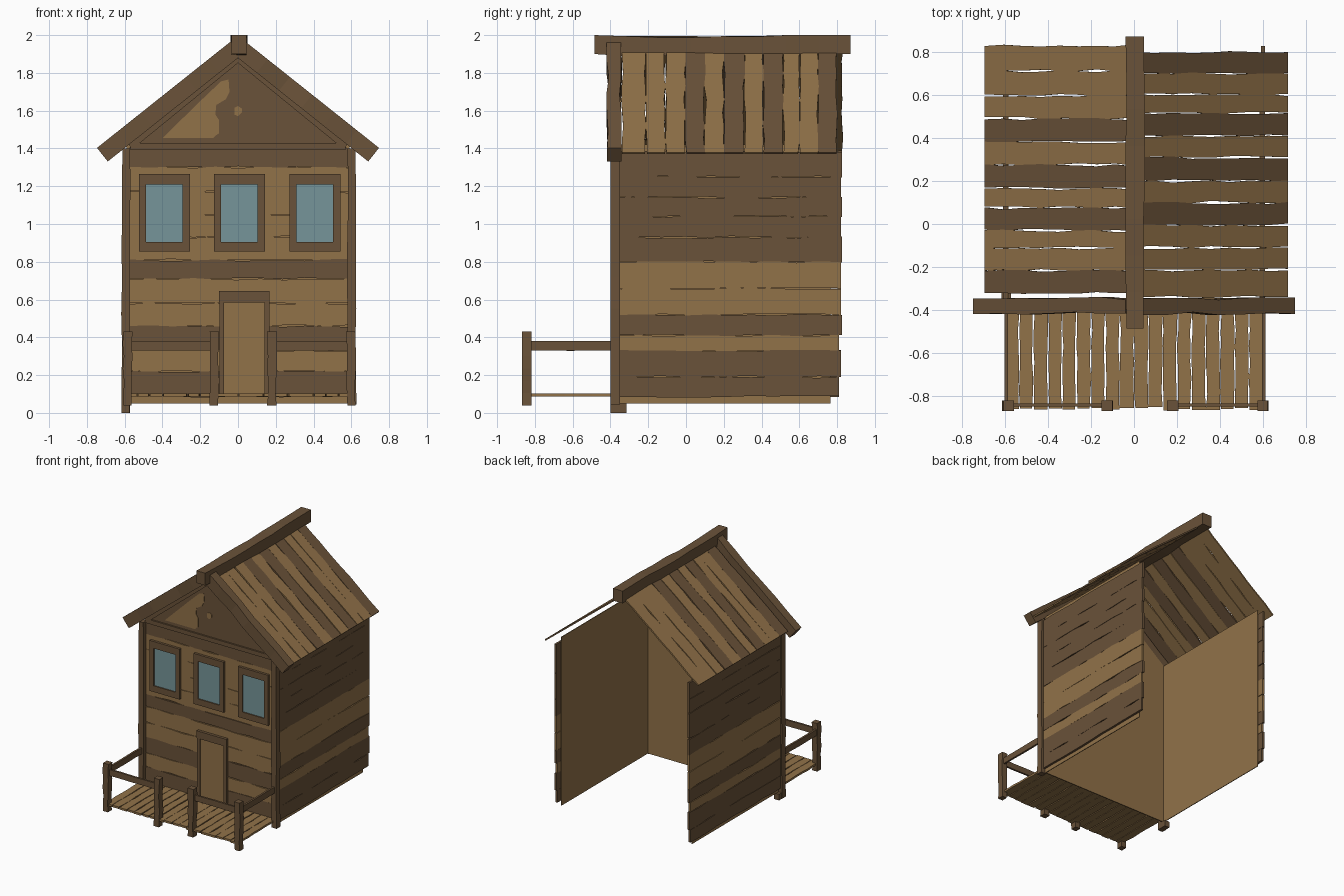
import bpy, bmesh, random
from mathutils import Vector as V

if "Cube" in bpy.data.objects:
    bpy.data.objects.remove(bpy.data.objects["Cube"])

random.seed(4)


def material(name, rgb):
    m = bpy.data.materials.new(name)
    m.diffuse_color = (*rgb, 1)
    m.use_nodes = True
    m.node_tree.nodes["Principled BSDF"].inputs["Base Color"].default_value = m.diffuse_color
    return m


MATS = [material("light wood", (0.285, 0.168, 0.066)),
        material("dark wood", (0.144, 0.085, 0.041)),
        material("window glass", (0.18, 0.30, 0.32))]
L, D, G = 0, 1, 2
X, Y, Z = V((1, 0, 0)), V((0, 1, 0)), V((0, 0, 1))


def finish(name, bm):
    me = bpy.data.meshes.new(name)
    bmesh.ops.recalc_face_normals(bm, faces=bm.faces)
    bm.to_mesh(me)
    bm.free()
    for m in MATS:
        me.materials.append(m)
    ob = bpy.data.objects.new(name, me)
    bpy.context.collection.objects.link(ob)
    return ob


def board(bm, p0, p1, wdir, w, t, mat, wob=0.0, segs=1):
    """Hewn board from p0 to p1: w wide along wdir, t thick, edges wobbling by wob."""
    p0, p1 = V(p0), V(p1)
    wdir = V(wdir).normalized()
    n = (p1 - p0).cross(wdir).normalized()
    rings = []
    for i in range(segs + 1):
        c = p0.lerp(p1, i / segs)
        a = w / 2 + random.uniform(-wob, wob)
        b = w / 2 + random.uniform(-wob, wob)
        rings.append([bm.verts.new(c + wdir * u + n * v) for u, v in
                      ((a, t / 2), (a, -t / 2), (-b, -t / 2), (-b, t / 2))])
    faces = [bm.faces.new(rings[0]), bm.faces.new(rings[-1][::-1])]
    for r, s in zip(rings, rings[1:]):
        faces += [bm.faces.new((r[k], s[k], s[(k + 1) % 4], r[(k + 1) % 4])) for k in range(4)]
    for f in faces:
        f.material_index = mat


def boards(name, specs):
    bm = bmesh.new()
    for s in specs:
        board(bm, *s)
    return finish(name, bm)


def plate(name, pts, y, depth, mat):
    """Flat x-z outline facing the front, extruded backwards by depth."""
    bm = bmesh.new()
    f = bm.faces.new([bm.verts.new((x, y, z)) for x, z in pts])
    r = bmesh.ops.extrude_face_region(bm, geom=[f])
    for v in r["geom"]:
        if isinstance(v, bmesh.types.BMVert):
            v.co.y += depth
    for f in bm.faces:
        f.material_index = mat
    return finish(name, bm)


def rect(x0, x1, z0, z1):
    return [(x0, z0), (x1, z0), (x1, z1), (x0, z1)]


def colours(s):
    return [D if c == "D" else L for c in s]


# Inner wall panels (back and underside stay open)
plate("front_panel", [(-0.585, 0.05), (0.585, 0.05), (0.585, 1.42), (0, 1.88), (-0.585, 1.42)],
      -0.352, 0.008, L)
for s, side in ((1, "right"), (-1, "left")):
    boards(side + "_panel", [((s * 0.586, -0.35, 0.735), (s * 0.586, 0.765, 0.735), Z, 1.37, 0.006, L)])

# Front cladding
fz = [0.085, 0.22, 0.33, 0.46, 0.58, 0.71, 0.81, 0.93, 1.05, 1.17, 1.30, 1.40]
boards("front_planks", [((-0.59, -0.36, (a + b) / 2), (0.59, -0.36, (a + b) / 2), Z, b - a - 0.002,
                         0.014, c, 0.005, 10)
                        for a, b, c in zip(fz, fz[1:], colours("DLDLLDLLLLD"))])

# Side cladding with uneven back ends
sz = [0.085, 0.19, 0.33, 0.41, 0.52, 0.66, 0.80, 0.93, 1.04, 1.14, 1.25, 1.385]
ends = [0.81, 0.82, 0.81, 0.825, 0.82, 0.82, 0.825, 0.82, 0.825, 0.82, 0.825]
for s, side in ((1, "right"), (-1, "left")):
    boards(side + "_planks", [((s * 0.598, -0.355, (a + b) / 2), (s * 0.598, e, (a + b) / 2), Z,
                               b - a - 0.002, 0.018, c, 0.005, 10)
                              for a, b, e, c in zip(sz, sz[1:], ends, colours("DDLDLLDDDDD"))])

# Corner posts
boards("left_corner_post", [((-0.593, -0.375, 0.0), (-0.593, -0.375, 1.40), X, 0.045, 0.05, D, 0.003, 8),
                            ((-0.593, -0.35, 0.0), (-0.593, -0.35, 0.05), X, 0.045, 0.07, D)])
boards("right_corner_post", [((0.602, -0.375, 0.045), (0.602, -0.375, 1.40), X, 0.045, 0.05, D, 0.003, 8)])


# Roof slopes
def roof_z(x):
    return 1.935 - 0.79 * abs(x)


roofs = {
    "left": (-1, 0.69, [-0.32, -0.215, -0.11, -0.03, 0.075, 0.165, 0.275, 0.38, 0.49, 0.595, 0.71, 0.83],
             "DLLDLDLDLLL"),
    "right": (1, 0.71, [-0.34, -0.215, -0.11, -0.005, 0.1, 0.2, 0.31, 0.41, 0.515, 0.6, 0.70, 0.80],
              "LLLDLDLDLLD"),
}
for side, (s, w, ys, cs) in roofs.items():
    boards(side + "_roof_planks",
           [((0, (a + b) / 2, roof_z(0)), (s * w, (a + b) / 2, roof_z(w)), Y, b - a - 0.004,
             0.012, c, 0.006, 8) for a, b, c in zip(ys, ys[1:], colours(cs))])

# Ridge beam and barge boards
boards("ridge_beam", [((0.005, -0.485, 1.95), (0.005, 0.87, 1.95), X, 0.085, 0.10, D, 0.004, 8)])
ridge = bpy.data.objects["ridge_beam"]
for v in ridge.data.vertices:  # gentle sag along the beam
    if abs(v.co.y) < 0.45:
        v.co.z -= random.uniform(0.004, 0.014)
for s, side in ((1, "right"), (-1, "left")):
    boards(side + "_barge_board", [((s * 0.01, -0.38, 1.93), (s * 0.718, -0.38, 1.367), Y,
                                    0.07, 0.092, D, 0.007, 6)])

# Gable: dark triangle, raised trim and weathered patches
plate("gable_board", [(-0.585, 1.395), (0.585, 1.395), (0, 1.90)], -0.365, 0.012, D)
boards("gable_trim", [((-0.57, -0.37, 1.41), (0.57, -0.37, 1.41), Z, 0.035, 0.016, D)] +
       [((s * 0.57, -0.37, 1.41), (0, -0.37, 1.875), (s * 0.46, 0, 0.57), 0.035, 0.016, D) for s in (1, -1)])
plate("gable_patch", [(-0.40, 1.455), (-0.13, 1.455), (-0.115, 1.47), (-0.10, 1.48), (-0.10, 1.55),
                      (-0.12, 1.58), (-0.115, 1.63), (-0.065, 1.66), (-0.045, 1.70), (-0.05, 1.765),
                      (-0.09, 1.755), (-0.19, 1.66)], -0.369, 0.006, L)
plate("gable_spot", [(-0.02, 1.58), (0.0, 1.57), (0.02, 1.59), (0.022, 1.61), (0.0, 1.625), (-0.018, 1.615)],
      -0.369, 0.006, L)

# Windows
for x, side in ((-0.39, "left"), (0.007, "middle"), (0.407, "right")):
    y = -0.37
    boards(side + "_window_frame",
           [((x + s * 0.116, y, 0.855), (x + s * 0.116, y, 1.265), X, 0.038, 0.034, D) for s in (-1, 1)] +
           [((x - 0.1, y, z), (x + 0.1, y, z), Z, h, 0.034, D) for z, h in ((0.88, 0.05), (1.237, 0.056))])
    plate(side + "_window_glass", rect(x - 0.1, x + 0.1, 0.90, 1.212), -0.378, 0.006, G)

# Door
boards("door_frame", [((-0.086, -0.37, 0.09), (-0.086, -0.37, 0.59), X, 0.026, 0.034, D),
                      ((0.153, -0.37, 0.09), (0.153, -0.37, 0.59), X, 0.026, 0.034, D),
                      ((-0.10, -0.37, 0.615), (0.168, -0.37, 0.615), Z, 0.06, 0.04, D)])
plate("door_panel", rect(-0.074, 0.141, 0.09, 0.59), -0.377, 0.008, L)

# Porch deck
n = 18
step = 1.2 / n
boards("porch_deck", [((-0.6 + (i + 0.5) * step, -0.35, 0.095),
                       (-0.6 + (i + 0.5) * step, -0.858 + random.uniform(-0.008, 0.008), 0.095),
                       X, step - 0.006, 0.016, L, 0.004, 7) for i in range(n)])

# Porch posts and rails
px = (-0.585, -0.125, 0.18, 0.597)
for i, x in enumerate(px):
    boards(f"porch_post_{i + 1}", [((x, -0.843, 0.04), (x, -0.843, 0.43), X, 0.046, 0.05, D, 0.005, 6)])
boards("porch_rails",
       [((a, -0.84, 0.355), (b, -0.84, 0.355), Z, 0.05, 0.016, D, 0.002, 4) for a, b in (px[:2], px[2:])] +
       [((x, -0.84, 0.355), (x, -0.37, 0.355), Z, 0.05, 0.016, D, 0.002, 4) for x in (-0.593, 0.602)])
